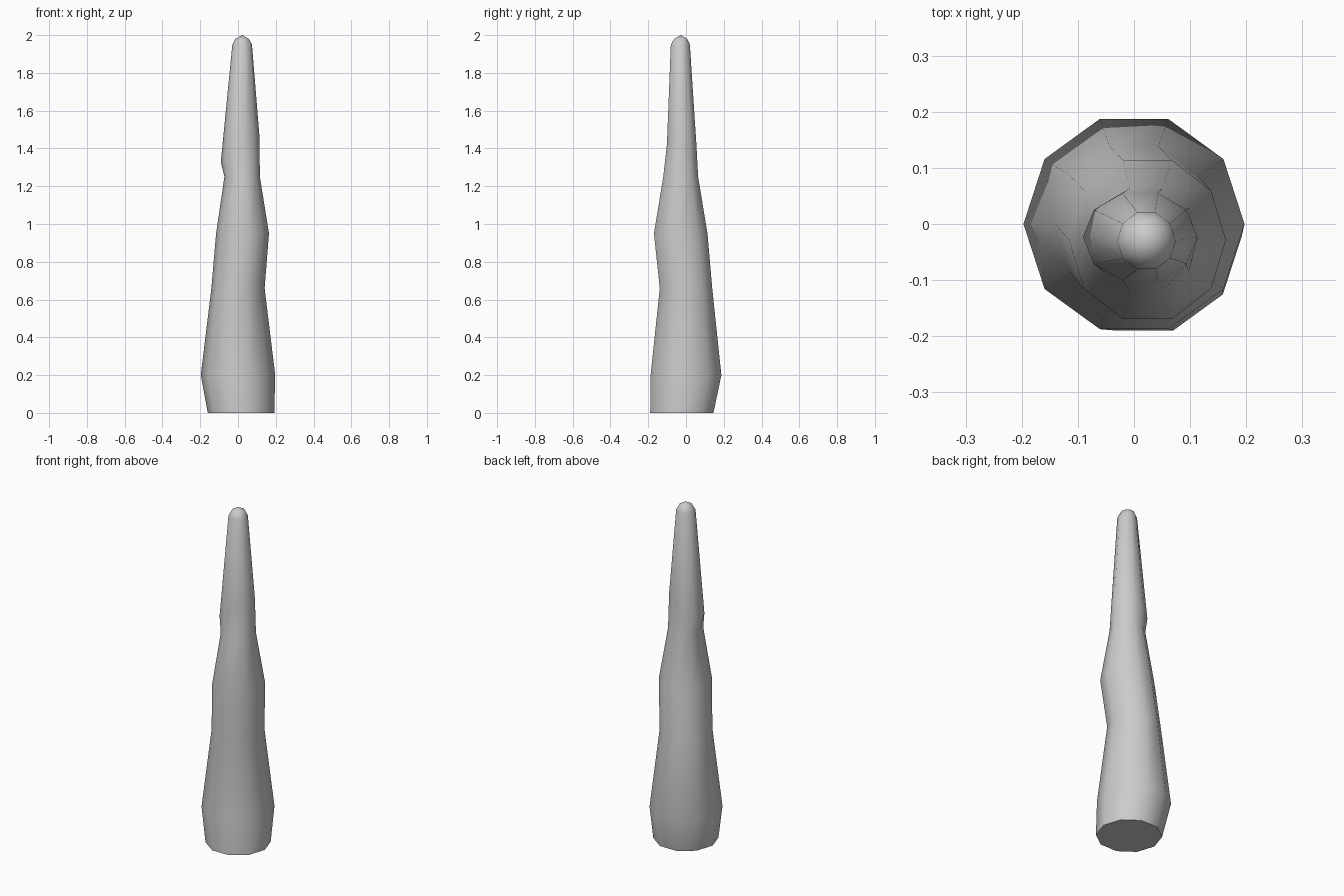
import bpy, bmesh, math
from mathutils import Vector

cube = bpy.data.objects.get("Cube")
if cube:
    bpy.data.objects.remove(cube, do_unlink=True)

SIDES = 10

stone = bpy.data.materials.new("pale_grey_stone")
stone.use_nodes = True
colour = (0.6, 0.6, 0.6, 1)
stone.diffuse_color = colour
stone.node_tree.nodes["Principled BSDF"].inputs["Base Color"].default_value = colour

# Wandering rings: height, centre x, centre y, radius x, radius y, tilt along x
rings = [
    (0.00, 0.016, -0.022, 0.176, 0.176, 0),
    (0.20, 0.0, 0.0, 0.197, 0.197, 0),
    (0.66, 0.0, 0.0, 0.141, 0.146, 0),
    (0.95, 0.024, -0.028, 0.14, 0.149, 0),
    (1.25, 0.022, -0.028, 0.094, 0.097, 0),
    (1.40, 0.011, -0.023, 0.102, 0.082, 0.7),
    (1.95, 0.022, -0.030, 0.052, 0.053, 0),
    (1.98, 0.022, -0.028, 0.036, 0.037, 0),
]

bm = bmesh.new()
loops = []
for z, cx, cy, rx, ry, tilt in rings:
    loop = []
    for i in range(SIDES):
        a = 2 * math.pi * i / SIDES
        dx, dy = rx * math.cos(a), ry * math.sin(a)
        loop.append(bm.verts.new((cx + dx, cy + dy, z + tilt * dx)))
    loops.append(loop)

# Tapering walls
for low, high in zip(loops, loops[1:]):
    for i in range(SIDES):
        j = (i + 1) % SIDES
        bm.faces.new((low[i], low[j], high[j], high[i]))

# Flat base and rounded tip
bm.faces.new(reversed(loops[0]))
tip = bm.verts.new(Vector((0.022, -0.028, 2.0)))
for i in range(SIDES):
    bm.faces.new((loops[-1][i], loops[-1][(i + 1) % SIDES], tip))

mesh = bpy.data.meshes.new("stalagmite")
bm.to_mesh(mesh)
bm.free()
mesh.materials.append(stone)
spire = bpy.data.objects.new("stalagmite", mesh)
bpy.context.collection.objects.link(spire)

# Smooth sides with a crisp base edge
bpy.ops.object.select_all(action="DESELECT")
spire.select_set(True)
bpy.context.view_layer.objects.active = spire
bpy.ops.object.shade_smooth_by_angle(angle=math.radians(50))
